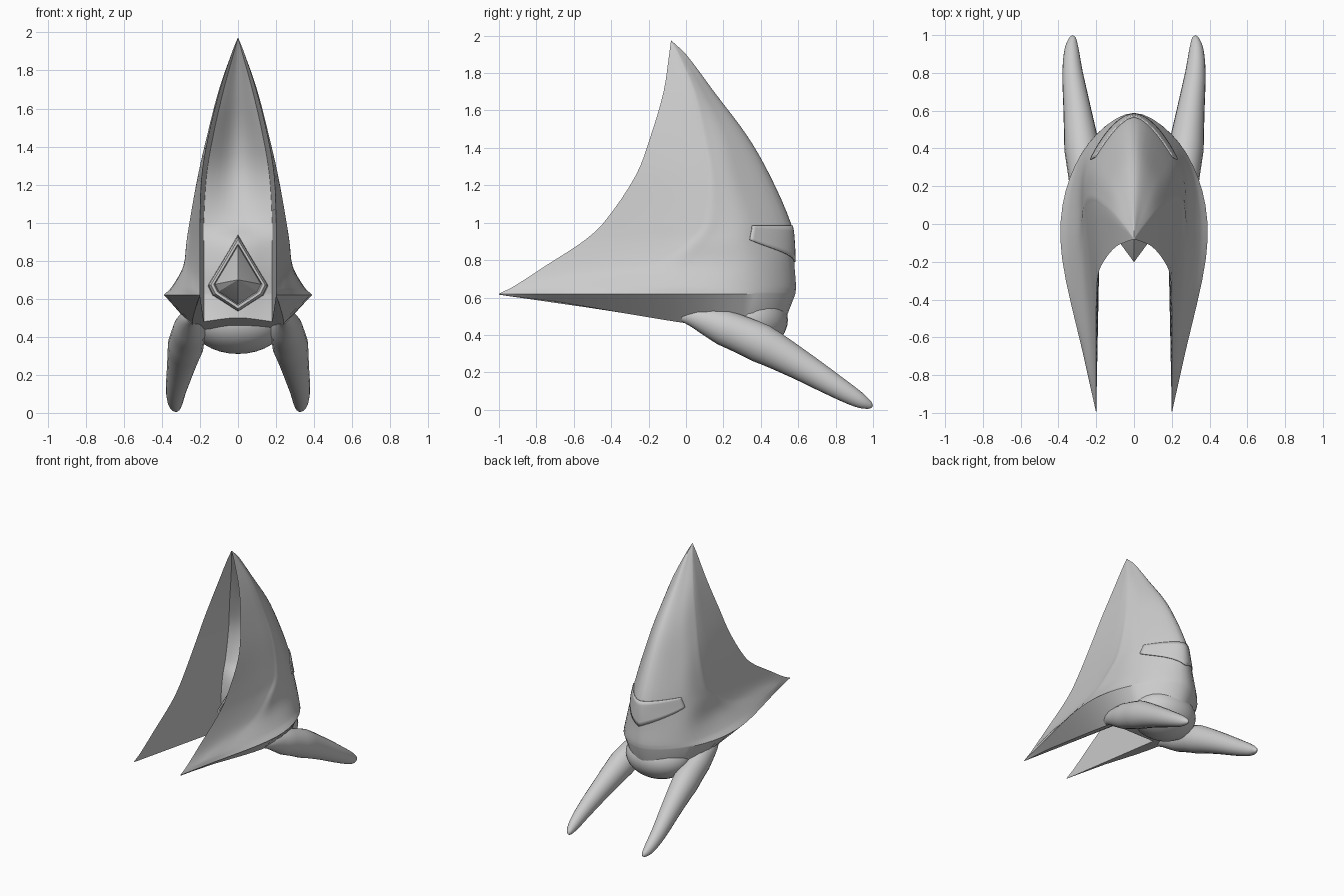
import bpy, bmesh, math
from mathutils import Vector

if "Cube" in bpy.data.objects:
    bpy.data.objects.remove(bpy.data.objects["Cube"])

grey = bpy.data.materials.new("hull_grey")
grey.diffuse_color = (0.6, 0.6, 0.6, 1)
grey.use_nodes = True
grey.node_tree.nodes["Principled BSDF"].inputs["Base Color"].default_value = grey.diffuse_color


def finish(name, bm, angle=35):
    bmesh.ops.remove_doubles(bm, verts=bm.verts, dist=0.0005)
    bmesh.ops.recalc_face_normals(bm, faces=bm.faces)
    me = bpy.data.meshes.new(name)
    bm.to_mesh(me)
    bm.free()
    me.materials.append(grey)
    ob = bpy.data.objects.new(name, me)
    bpy.context.collection.objects.link(ob)
    bpy.ops.object.select_all(action='DESELECT')
    ob.select_set(True)
    bpy.context.view_layer.objects.active = ob
    bpy.ops.object.shade_smooth_by_angle(angle=math.radians(angle))
    return ob


def catmull(p, n):
    """Points along p[1]..p[-2], using the ends as guides."""
    out = []
    for i in range(1, len(p) - 2):
        a, b, c, d = p[i - 1:i + 3]
        for k in range(n):
            t = k / n
            out.append(0.5 * (2 * b + (c - a) * t + (2 * a - 5 * b + 4 * c - d) * t * t
                              + (3 * b - a - 3 * c + d) * t ** 3))
    return out + [p[-2]]


def flip(v):
    return Vector((-v.x, v.y, v.z))


def loft(bm, rings, closed=True):
    vs = [[bm.verts.new(p) for p in r] for r in rings]
    for a, b in zip(vs, vs[1:]):
        n = len(a)
        for i in range(n if closed else n - 1):
            j = (i + 1) % n
            bm.faces.new((a[i], a[j], b[j], b[i]))
    return vs


# hull sections: z, fin edge xy, crease xy, flank xy, rear quarter xy, spine y, inner wall xy, inner centre y
ROWS = [
    (.62, .20, -1.0, .245, -.80, .39, -.08, .28, .37, .585, .18, .05, 0),
    (.66, .20, -.92, .25, -.72, .350, -.08, .27, .37, .588, .18, .05, 0),
    (.77, .20, -.75, .265, -.22, .288, 0, .25, .36, .580, .18, .05, 0),
    (.90, .20, -.55, .257, 0, .270, .10, .23, .34, .575, .18, .07, .03),
    (1.0, .20, -.44, .25, .08, .252, .16, .20, .35, .56, .18, .10, .12),
    (1.25, .19, -.27, .21, .11, .205, .16, .155, .28, .45, .165, .12, .2),
    (1.46, .155, -.19, .162, .08, .155, .12, .11, .22, .33, .13, .08, .17),
    (1.70, .095, -.12, .10, .03, .093, .055, .06, .10, .15, .075, .02, .06),
    (1.90, .03, -.09, .03, -.04, .028, -.035, .018, -.02, 0, .02, -.05, -.04),
    (1.975, 0, -.08, 0, -.08, 0, -.08, 0, -.08, -.08, 0, -.08, -.08),
]


def section(z):
    """Key points of the hull half at height z."""
    i = max(k for k in range(len(ROWS) - 1) if ROWS[k][0] <= z + 1e-6)

    def slope(k, c):
        a, b = ROWS[max(k - 1, 0)], ROWS[min(k + 1, len(ROWS) - 1)]
        return (b[c] - a[c]) / (b[0] - a[0])
    h = ROWS[i + 1][0] - ROWS[i][0]
    t = (z - ROWS[i][0]) / h
    v = [(2 * t**3 - 3 * t * t + 1) * ROWS[i][c] + (3 * t * t - 2 * t**3) * ROWS[i + 1][c]
         + h * ((t**3 - 2 * t * t + t) * slope(i, c) + (t**3 - t * t) * slope(i + 1, c))
         for c in range(1, 13)]
    xy = [v[0:2], v[2:4], v[4:6], v[6:8], (0, v[8]), v[9:11], (0, v[11])]
    return [Vector((x, y, z)) for x, y in xy]


def outer(k):
    return catmull([2 * k[1] - k[2], k[1], k[2], k[3], k[4], flip(k[3])], 6)


def ring(k):
    e, c, i1, ic = k[0], k[1], k[5], k[6]
    inner = catmull([flip(i1), ic, i1, i1 * 2 - ic], 5)
    half = inner + [i1.lerp(e, t / 4) for t in (1, 2, 3, 4)]
    half += [e.lerp(c, t / 4) for t in (1, 2, 3)] + outer(k)
    return half + [flip(p) for p in half[-2:0:-1]]


# hull with three swept points
keel = [Vector(p) for p in ((.20, -1, .615), (.215, -.70, .58), (.24, -.05, .47), (.2, .35, .42),
                            (0, .50, .40), (.18, .0, .48), (0, -.01, .50))]
heights = []
for a, b in zip(ROWS, ROWS[1:]):
    heights += [a[0] + (b[0] - a[0]) * t / 4 for t in range(4)]
heights.append(ROWS[-1][0])
bm = bmesh.new()
vs = loft(bm, [ring(keel)] + [ring(section(z)) for z in heights])
bm.faces.new(vs[0])
finish("hull", bm)

# visor plate around the rear
bm = bmesh.new()
cols = []
N = 12
for s in range(-N, N + 1):
    u = abs(s) / N
    col = []
    for t in range(7):
        low = .79 + .12 * u
        z = low + (.985 - low) * t / 6
        k = section(z)
        pts = catmull([k[2], k[3], k[4], flip(k[3])], N)
        p = pts[N - abs(s)]
        d = Vector((p.x, p.y - .2, 0)).normalized()
        p = p + d * .007
        col.append(flip(p) if s < 0 else p)
    cols.append(col)
loft(bm, cols, closed=False)
visor = finish("visor", bm)
mod = visor.modifiers.new("thickness", 'SOLIDIFY')
mod.thickness = .009
mod.offset = -1

# rounded belly between the legs
bm = bmesh.new()
bmesh.ops.create_uvsphere(bm, u_segments=32, v_segments=16, radius=1)
for v in bm.verts:
    v.co = Vector((v.co.x * .25, .33 + v.co.y * .215, .48 + v.co.z * .17))
finish("belly", bm)

# tapering trailing legs: x, y, z, radius
LEG = [(.24, -.02, .50, .03), (.25, .06, .49, .06), (.255, .2, .44, .095), (.275, .4, .355, .105),
       (.30, .6, .245, .082), (.325, .8, .125, .06), (.33, .92, .055, .043),
       (.325, .98, .025, .022), (.325, .998, .018, .004)]
for side, label in ((1, "right"), (-1, "left")):
    pts = [Vector(p) for p in LEG]
    pts = catmull([2 * pts[0] - pts[1]] + pts + [2 * pts[-1] - pts[-2]], 4)
    centre = [Vector(p[:3]) for p in LEG]
    path = catmull([2 * centre[0] - centre[1]] + centre + [2 * centre[-1] - centre[-2]], 4)
    radii = [LEG[i // 4][3] + (LEG[min(i // 4 + 1, len(LEG) - 1)][3] - LEG[i // 4][3]) * (i % 4) / 4
             for i in range(len(path))]
    rings = []
    for i, (p, r) in enumerate(zip(path, radii)):
        d = (path[min(i + 1, len(path) - 1)] - path[max(i - 1, 0)]).normalized()
        a = d.cross(Vector((0, 0, 1))).normalized()
        b = a.cross(d)
        loop = [p + r * (.9 * math.cos(w) * a + math.sin(w) * b)
                for w in (math.tau * k / 20 for k in range(20))]
        rings.append([Vector((q.x * side, q.y, max(q.z, 0))) for q in loop])
    bm = bmesh.new()
    vs = loft(bm, rings)
    bm.faces.new(vs[0])
    bm.faces.new(vs[-1])
    finish(label + "_leg", bm, 60)


# faceted diamond nose set in a raised rim
def diamond(scale, y):
    return [Vector((x * scale, y, .70 + z * scale))
            for x, z in ((0, .23), (.155, -.03), (.13, -.08), (0, -.165), (-.13, -.08), (-.155, -.03))]


bm = bmesh.new()
loft(bm, [diamond(1.03, .06), diamond(1, -.03), diamond(.92, -.055), diamond(.82, -.055),
          diamond(.78, -.03), diamond(.72, -.05), diamond(.01, -.2)])
finish("nose", bm, 15)
